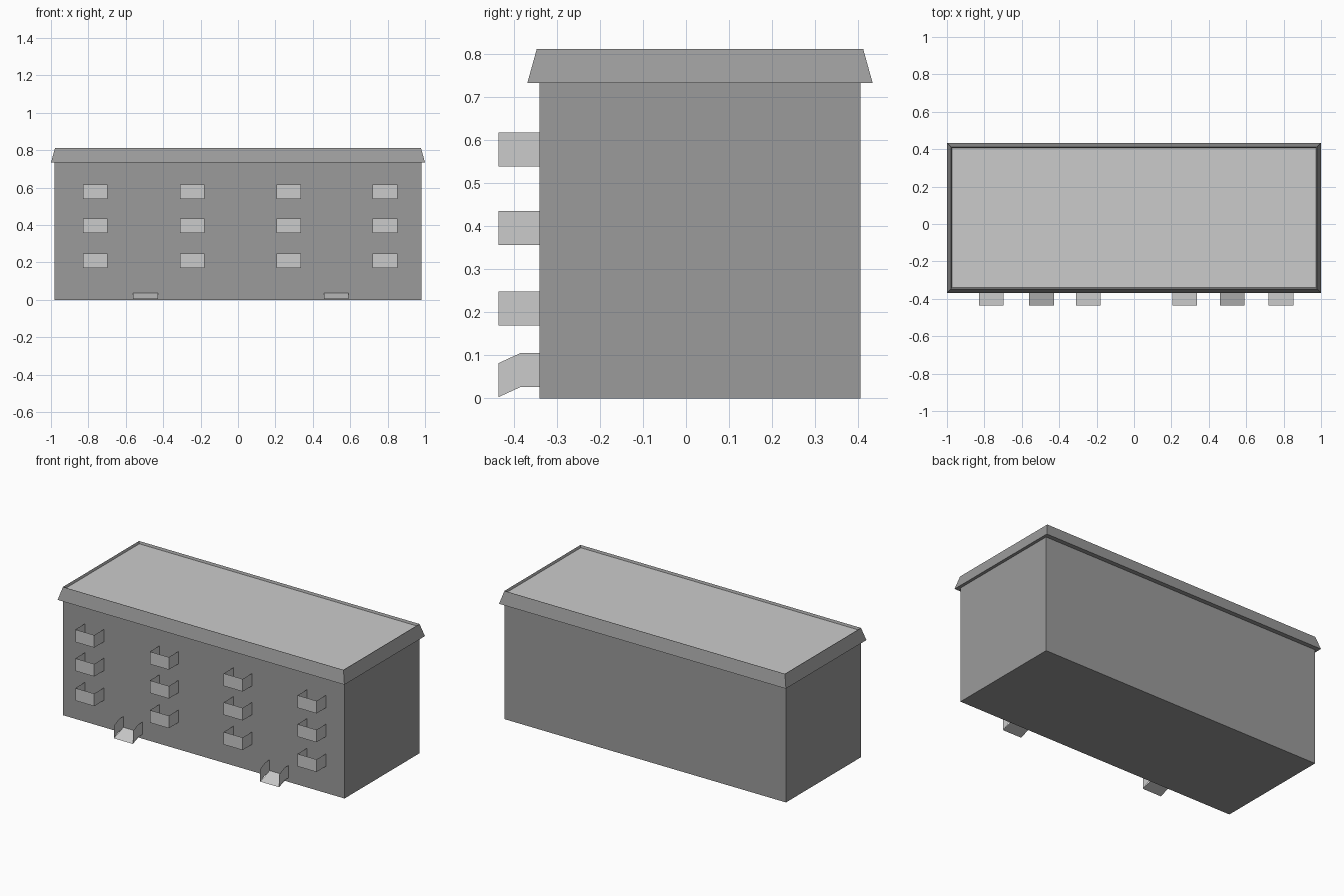
import bpy, bmesh

if "Cube" in bpy.data.objects:
    bpy.data.objects.remove(bpy.data.objects["Cube"])

dark = bpy.data.materials.new("dark_grey")
dark.diffuse_color = (0.33, 0.33, 0.33, 1)
dark.use_nodes = True
dark.node_tree.nodes["Principled BSDF"].inputs["Base Color"].default_value = dark.diffuse_color


def make_object(name, bm, material=None):
    bmesh.ops.recalc_face_normals(bm, faces=bm.faces)
    mesh = bpy.data.meshes.new(name)
    bm.to_mesh(mesh)
    bm.free()
    if material:
        mesh.materials.append(material)
    obj = bpy.data.objects.new(name, mesh)
    bpy.context.collection.objects.link(obj)
    return obj


def ring_shell(name, rings, material=None, cap_bottom=False):
    """Skin stacked rectangles given as (half_x, half_y, z) around the building centre."""
    yc = 0.0325
    bm = bmesh.new()
    loops = [[bm.verts.new((sx * hx, yc + sy * hy, z))
              for sx, sy in ((-1, -1), (1, -1), (1, 1), (-1, 1))]
             for hx, hy, z in rings]
    for a, b in zip(loops, loops[1:]):
        for i in range(4):
            j = (i + 1) % 4
            bm.faces.new((a[i], a[j], b[j], b[i]))
    if cap_bottom:
        bm.faces.new(loops[0][::-1])
    if len(loops) == 1:
        bm.faces.new(loops[0])
    return make_object(name, bm, material)


def tray(name, x, panel, floor, height, front):
    """Thin open-topped tray: side panels follow one (y, z) profile, floor another."""
    bm = bmesh.new()
    for dx in (-0.066, 0.066):
        outline = panel + [(y, z + height) for y, z in reversed(panel)]
        bm.faces.new([bm.verts.new((x + dx, y, z)) for y, z in outline])
    quads = [floor]
    if front:
        y, z = panel[0]
        quads.append([(y, z), (y, z + height)])
    for (y0, z0), (y1, z1) in quads:
        bm.faces.new([bm.verts.new(p) for p in (
            (x - 0.066, y0, z0), (x + 0.066, y0, z0),
            (x + 0.066, y1, z1), (x - 0.066, y1, z1))])
    bmesh.ops.remove_doubles(bm, verts=bm.verts, dist=1e-5)
    return make_object(name, bm)


# Main block
ring_shell("walls", [(0.981, 0.3725, 0), (0.981, 0.3725, 0.733)], dark, cap_bottom=True)

# Overhanging sloped parapet and the slightly sunken flat roof inside it
floor_ring = (0.972, 0.373, 0.798)
ring_shell("roof_parapet", [(0.981, 0.3725, 0.733), (1.0, 0.401, 0.733),
                            (0.978, 0.379, 0.812), floor_ring], dark)
ring_shell("flat_roof", [floor_ring])

# Balconies: four columns on three floors
for col, x in enumerate((-0.764, -0.244, 0.271, 0.786)):
    for row, z in enumerate((0.169, 0.356, 0.538)):
        base = [(-0.435, z), (-0.34, z)]
        tray(f"balcony_{row}_{col}", x, base, base, 0.079, True)

# Entrance ramps with side panels
for side, x in (("left", -0.495), ("right", 0.525)):
    tray(f"entrance_ramp_{side}", x,
         [(-0.435, 0.003), (-0.385, 0.026), (-0.34, 0.026)],
         [(-0.435, 0.003), (-0.34, 0.036)], 0.079, False)
